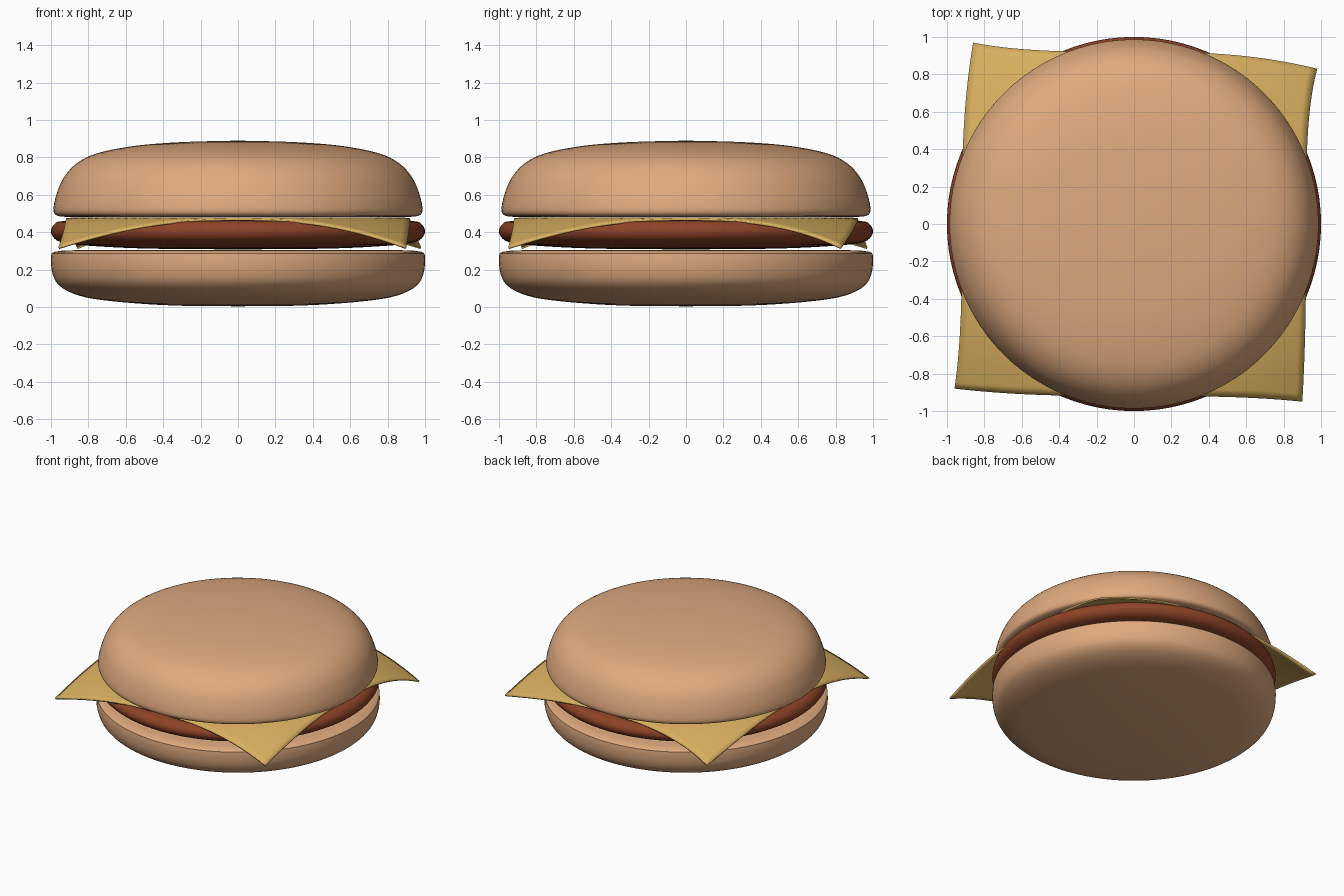
import bpy
import bmesh
from math import radians
from mathutils import Vector

cube = bpy.data.objects.get("Cube")
if cube:
    bpy.data.objects.remove(cube, do_unlink=True)


def make_material(name, rgb):
    mat = bpy.data.materials.new(name)
    mat.use_nodes = True
    mat.diffuse_color = (*rgb, 1)
    mat.node_tree.nodes["Principled BSDF"].inputs["Base Color"].default_value = (*rgb, 1)
    return mat


def add_object(name, bm, mat, angle):
    mesh = bpy.data.meshes.new(name)
    bm.to_mesh(mesh)
    bm.free()
    mesh.materials.append(mat)
    obj = bpy.data.objects.new(name, mesh)
    bpy.context.collection.objects.link(obj)
    bpy.ops.object.select_all(action='DESELECT')
    bpy.context.view_layer.objects.active = obj
    obj.select_set(True)
    bpy.ops.object.shade_smooth_by_angle(angle=radians(angle))
    return obj


def smooth_profile(points, steps=4):
    """Refine a profile with a Catmull-Rom curve through its points."""
    pts = [Vector(p) for p in points]
    pts = [pts[0] * 2 - pts[1]] + pts + [pts[-1] * 2 - pts[-2]]
    out = []
    for a, b, c, d in zip(pts, pts[1:], pts[2:], pts[3:]):
        for i in range(steps):
            t = i / steps
            out.append(0.5 * (2 * b + (c - a) * t + (2 * a - 5 * b + 4 * c - d) * t ** 2
                              + (3 * b - a - 3 * c + d) * t ** 3))
    return out + [pts[-2]]


def lathe(name, profile, mat, angle=40, sides=96):
    """Spin a closed (radius, height) profile around the z axis."""
    bm = bmesh.new()
    verts = [bm.verts.new((max(p[0], 0), 0, p[1])) for p in profile]
    edges = [bm.edges.new(pair) for pair in zip(verts, verts[1:])]
    bmesh.ops.spin(bm, geom=verts + edges, axis=(0, 0, 1), cent=(0, 0, 0),
                   angle=radians(360), steps=sides, use_duplicate=False)
    bmesh.ops.remove_doubles(bm, verts=bm.verts, dist=0.0005)
    bmesh.ops.recalc_face_normals(bm, faces=bm.faces)
    return add_object(name, bm, mat, angle)


bun = make_material("toasted bun", (0.74, 0.40, 0.21))
meat = make_material("grilled meat", (0.27, 0.056, 0.02))
cheese = make_material("yellow cheese", (0.69, 0.43, 0.115))

# Bottom bun: rounded underside, upright wall and a shallow cut top
bottom = smooth_profile([(0, 0.004), (0.3, 0.007), (0.55, 0.02), (0.78, 0.045), (0.9, 0.08),
                         (0.965, 0.125), (0.992, 0.18), (1, 0.24), (0.998, 0.285)])
lathe("bottom_bun", bottom + [(0.985, 0.295), (0.93, 0.303), (0.7, 0.306), (0, 0.306)], bun)

# Patty: slightly domed disc with a rounded rim
patty = smooth_profile([(0, 0.308), (0.5, 0.313), (0.8, 0.328), (0.93, 0.343), (0.98, 0.365),
                        (1, 0.405), (0.98, 0.445), (0.93, 0.46), (0.7, 0.467), (0, 0.47)])
lathe("patty", patty, meat, 60)

# Top bun: wide dome with a rounded lower rim and flat underside
dome = smooth_profile([(0, 0.89), (0.3, 0.882), (0.55, 0.862), (0.75, 0.823), (0.86, 0.77),
                       (0.93, 0.695), (0.968, 0.61), (0.985, 0.54), (0.984, 0.505),
                       (0.965, 0.488), (0.92, 0.482)])
lathe("top_bun", dome + [(0, 0.482)], bun)

# Cheese slice: square sheet whose four corners stretch and droop past the patty
HALF = 0.92
corner_shift = {(1, 1): (0.06, -0.09), (-1, 1): (0.06, 0.05),
                (1, -1): (-0.02, -0.03), (-1, -1): (-0.04, 0.04)}
bm = bmesh.new()
bmesh.ops.create_grid(bm, x_segments=48, y_segments=48, size=1)
for v in bm.verts:
    x, y = v.co.x, v.co.y
    dx, dy = corner_shift[(1 if x > 0 else -1, 1 if y > 0 else -1)]
    pull = abs(x * y) ** 3
    droop = max(0, (x * x + y * y) ** 0.5 - 0.97) / 0.444
    v.co = (x * HALF + dx * pull, y * HALF + dy * pull, 0.479 - 0.158 * droop ** 1.3)
slice_obj = add_object("cheese_slice", bm, cheese, 40)
solid = slice_obj.modifiers.new("thickness", 'SOLIDIFY')
solid.thickness = 0.012
solid.offset = -1
